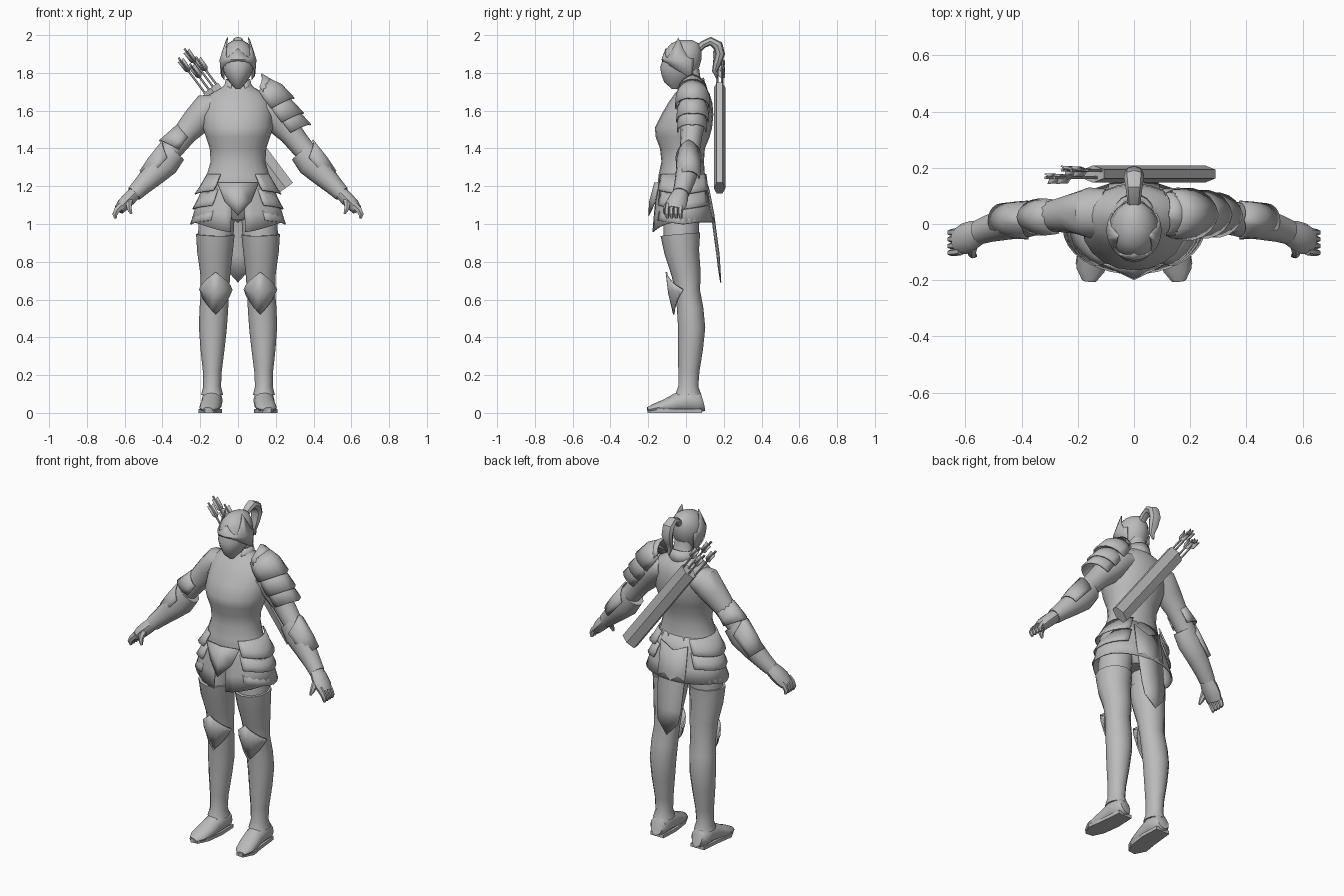
import bpy, bmesh, math
from mathutils import Vector as V

grey = bpy.data.materials.new("armour_grey")
grey.diffuse_color = (0.5, 0.5, 0.5, 1)


def make(name, verts, faces, thick=0, angle=40):
    me = bpy.data.meshes.new(name)
    me.from_pydata([tuple(v) for v in verts], [], faces)
    bm = bmesh.new()
    bm.from_mesh(me)
    bmesh.ops.recalc_face_normals(bm, faces=bm.faces)
    bm.to_mesh(me)
    bm.free()
    me.materials.append(grey)
    ob = bpy.data.objects.new(name, me)
    bpy.context.collection.objects.link(ob)
    if thick:
        mod = ob.modifiers.new("thickness", 'SOLIDIFY')
        mod.thickness = thick
    bpy.ops.object.select_all(action='DESELECT')
    ob.select_set(True)
    bpy.context.view_layer.objects.active = ob
    bpy.ops.object.shade_smooth_by_angle(angle=math.radians(angle))
    return ob


def grid(rings, closed=True, caps=True):
    """Faces joining equal-length rings of points."""
    n = len(rings[0])
    verts = [p for r in rings for p in r]
    faces = [(i * n + j, i * n + (j + 1) % n, (i + 1) * n + (j + 1) % n, (i + 1) * n + j)
             for i in range(len(rings) - 1) for j in range(n if closed else n - 1)]
    if closed and caps:
        faces += [tuple(range(n)), tuple(range(len(verts) - n, len(verts)))]
    return verts, faces


def tube(name, rows, ref=(1, 0, 0), n=12, s=1, angle=40):
    """Loft along rows of x, y, z, radius along ref, radius across."""
    c = [V((r[0] * s, r[1], r[2])) for r in rows]
    rings = []
    for i, r in enumerate(rows):
        t = (c[min(i + 1, len(c) - 1)] - c[max(i - 1, 0)]).normalized()
        u = V(ref)
        u = (u - t * u.dot(t)).normalized()
        w = t.cross(u)
        rings.append([c[i] + u * r[3] * math.cos(2 * math.pi * k / n) + w * r[4] * math.sin(2 * math.pi * k / n)
                      for k in range(n)])
    return make(name, *grid(rings), angle=angle)


def body(name, rows, n=20):
    """Upright loft from rows of z, half width, front y, back y."""
    rings = []
    for z, rx, f, b in rows:
        rings.append([V((rx * math.cos(a), (f + b) / 2 + (b - f) / 2 * math.sin(a), z))
                      for a in (2 * math.pi * k / n for k in range(n))])
    return make(name, *grid(rings))


def plate(name, centre, axis, out, rows, span, n=10, thick=0.008):
    """Curved armour plate: rows of distance, radius out, radius sideways, point length."""
    c, a, o = V(centre), V(axis).normalized(), V(out).normalized()
    o = (o - a * o.dot(a)).normalized()
    side = a.cross(o)
    rings = []
    for t, ro, rs, tip in rows:
        ring = []
        for k in range(n + 1):
            q = 2 * k / n - 1
            g = math.radians(span) * q
            ring.append(c + a * (t + tip * (1 - abs(q))) + o * ro * math.cos(g) + side * rs * math.sin(g))
        rings.append(ring)
    return make(name, *grid(rings, False), thick=thick)


# torso and neck
body("torso", [(1.02, .06, -.07, .07), (1.10, .18, -.13, .11), (1.18, .195, -.155, .115),
               (1.26, .165, -.145, .10), (1.33, .145, -.13, .095), (1.40, .15, -.138, .10),
               (1.46, .17, -.16, .125), (1.51, .185, -.165, .138), (1.58, .185, -.13, .145),
               (1.64, .178, -.095, .14), (1.69, .145, -.06, .125), (1.72, .09, -.03, .10),
               (1.75, .055, -.015, .08), (1.82, .05, -.03, .07)])

# collar
plate("collar", (0, .035, 1.70), (0, 0, 1), (0, 1, 0),
      [(0, .075, .08, .0), (.06, .06, .065, .015)], 150, 16)

# head with pointed chin
body("head", [(1.715, .012, -.075, -.045), (1.75, .045, -.115, .02), (1.79, .07, -.13, .05),
              (1.83, .084, -.137, .07), (1.875, .09, -.122, .083), (1.92, .08, -.11, .082),
              (1.955, .055, -.08, .07), (1.975, .02, -.035, .03)], 16)

# pointed circlet around the brow, with a tall tip at each temple
rings = [[], [], []]
for k in range(25):
    q = k / 12 - 1
    a = math.radians(125) * q
    d = abs(math.degrees(a))
    top = 1.93 - .055 * min(d / 40, 1) if d < 40 else 1.875 + .12 * max(0, 1 - abs(d - 75) / 35)
    for ring, z, r in zip(rings, (1.80 + .06 * math.cos(a), 1.87, top),
                          (.092, .098, .098 - max(0, top - 1.87) * .32)):
        ring.append(V((r * math.sin(a), -.022 - r * 1.1 * math.cos(a), z)))
make("circlet", *grid(rings, False), thick=.006)

# ponytail
tube("ponytail", [(0, .05, 1.91, .02, .02), (0, .09, 1.95, .025, .02), (0, .13, 1.968, .03, .023),
                  (0, .168, 1.945, .036, .028), (0, .18, 1.90, .035, .027), (0, .165, 1.85, .028, .022),
                  (0, .152, 1.81, .018, .014), (0, .165, 1.77, .005, .005)], n=8)

for s, side in ((-1, "right"), (1, "left")):
    # thigh, boot and foot
    tube(side + "_thigh", [(.10, -.015, 1.12, .085, .09), (.115, -.025, 1.0, .095, .095),
                           (.12, -.027, .88, .092, .09)], s=s)
    tube(side + "_boot", [(.12, -.03, .945, .102, .105), (.122, -.022, .85, .094, .092),
                          (.12, 0, .74, .08, .078), (.122, .01, .64, .074, .065),
                          (.128, .022, .55, .076, .07), (.133, .03, .45, .074, .072),
                          (.135, .024, .34, .064, .066), (.136, .015, .22, .05, .056),
                          (.137, .012, .14, .047, .053), (.137, .012, .095, .058, .07)], s=s)
    tube(side + "_foot", [(.135, .088, .06, .035, .05), (.137, .07, .055, .052, .055),
                          (.137, .01, .065, .056, .065), (.14, -.05, .052, .054, .052),
                          (.147, -.11, .036, .056, .036), (.155, -.165, .025, .05, .025),
                          (.16, -.203, .016, .025, .014)], s=s)
    make(side + "_sole", [(s * x, y, z) for z in (0, .02) for x, y in
                          ((.09, .085), (.18, .085), (.195, -.06), (.208, -.14), (.175, -.205),
                           (.13, -.20), (.1, -.14), (.085, -.03))],
         [tuple(range(8)), tuple(range(8, 16))] + [(i, (i + 1) % 8, 8 + (i + 1) % 8, 8 + i) for i in range(8)])
    # knee guard
    plate(side + "_knee_guard", (s * .118, 0, .62), (0, 0, 1), (0, -1, 0),
          [(.03, .068, .088, -.13), (.035, .095, .092, -.02), (.035, .108, .09, .09)], 78)
    # arm, bracer, hand and thumb
    tube(side + "_upper_arm", [(.10, .04, 1.63, .085, .06), (.16, .04, 1.61, .09, .085),
                               (.215, .038, 1.55, .072, .078), (.28, .03, 1.48, .058, .064),
                               (.34, .022, 1.405, .054, .058), (.40, .015, 1.34, .055, .055)],
         (0, 1, 0), s=s)
    tube(side + "_bracer", [(.34, .02, 1.385, .058, .07), (.39, .014, 1.325, .064, .08),
                            (.45, .002, 1.26, .058, .064), (.51, -.014, 1.20, .05, .05),
                            (.55, -.028, 1.16, .045, .043)], (0, 1, 0), s=s)
    plate(side + "_bracer_point", (s * .39, .014, 1.325), (-s * .67, 0, .74), (s * .74, 0, .67),
          [(-.12, .068, .06, .0), (-.04, .08, .066, .0), (.03, .088, .07, .055)], 85)
    tube(side + "_hand", [(.54, -.025, 1.17, .04, .036), (.575, -.04, 1.135, .052, .038),
                          (.605, -.053, 1.105, .056, .036), (.63, -.062, 1.075, .046, .028)],
         (0, 1, 0), n=10, s=s)
    for i in range(4):
        y = -.098 + i * .024
        tube(f"{side}_finger_{i + 1}", [(.615, y, 1.10, .013, .02), (.64, y - .003, 1.075, .0135, .018),
                                        (.652, y - .004, 1.05, .012, .015), (.648, y, 1.03, .007, .008)],
             (0, 1, 0), n=6, s=s)
    tube(side + "_thumb", [(.575, -.07, 1.135, .018, .022), (.578, -.095, 1.105, .017, .018),
                           (.575, -.11, 1.08, .013, .014), (.565, -.113, 1.055, .007, .007)],
         (0, 1, 0), n=6, s=s)
    # overlapping hip plates
    for i in range(3):
        plate(f"{side}_hip_plate_{i + 1}", (0, -.015, 1.265 - .08 * i), (0, 0, -1), (s, 0, 0),
              [(0, .165 + .022 * i, .15, .0), (.06, .205 + .018 * i, .16, .01),
               (.085, .23 + .012 * i, .165, .02)], 55)

# skirt, split at the front centre
rings = []
for f in (0, .35, .7, 1):
    ring = []
    for k in range(33):
        a = math.radians(9 + 342 * k / 32)
        front = max(0, math.cos(a))
        hem = 1.01 - .055 * front ** 3
        rx, yf, yb = .16 + .09 * f ** .8, -.14 - .04 * f ** .6, .10 + .055 * f
        ring.append(V((rx * math.sin(a), (yf + yb) / 2 - (yb - yf) / 2 * math.cos(a), 1.26 + (hem - 1.26) * f)))
    rings.append(ring)
make("skirt", *grid(rings, False), thick=.006)

# pointed front flap and long back tail
make("front_flap", [(-.11, -.145, 1.22), (0, -.168, 1.22), (.11, -.145, 1.22), (-.07, -.165, 1.12),
                    (0, -.195, 1.12), (.07, -.165, 1.12), (0, -.2, 1.045)],
     [(0, 1, 4, 3), (1, 2, 5, 4), (3, 4, 6), (4, 5, 6)], thick=.006)
rings = [[V((x * w, y - .012 * abs(x), z + abs(x) * lift)) for x in (-1, 0, 1)]
         for w, y, z, lift in ((.09, .125, 1.18, .04), (.09, .15, 1.05, 0), (.085, .163, .95, 0),
                               (.08, .178, .84, 0), (.068, .187, .69, .075))]
make("back_tail", *grid(rings, False), thick=.006)

# layered shoulder armour on the left, elbow band on the right
down, out = (.62, 0, -.78), (.78, 0, .62)
for i, (p, r) in enumerate((((.15, .035, 1.675), .105), ((.205, .035, 1.60), .098), ((.25, .032, 1.545), .09))):
    plate(f"shoulder_plate_{i + 1}", p, down, out,
          [(-.05, r * .72, r * .72, -.01), (0, r, r * .85, 0), (.065, r * 1.08, r * .9, .035)], 100)
plate("shoulder_crest", (.13, .035, 1.69), (-.5, 0, .86), (.86, 0, .5),
      [(-.03, .10, .085, 0), (.02, .075, .08, .03), (.04, .05, .075, .055)], 85)
plate("elbow_band", (-.315, .025, 1.435), (-.64, 0, -.77), (-.77, 0, .64),
      [(-.05, .065, .062, -.02), (0, .075, .066, 0), (.03, .085, .066, .03)], 110)

# quiver with arrows
top, end = V((-.145, .178, 1.72)), V((.252, .178, 1.19))
tube("quiver", [(*top, .031, .055), (*end, .031, .055)], (0, 1, 0), n=6, angle=20)
d = (top - end).normalized()
across = V((d.z, 0, -d.x))
for i, (u, y, l) in enumerate(((-.04, .165, .23), (-.012, .192, .17), (.014, .165, .25), (.036, .19, .18))):
    a = top + across * u + V((0, y - .178, 0)) - d * .05
    b = a + d * (l + .05)
    tube(f"arrow_{i + 1}", [(*a, .006, .006), (*b, .006, .006)], (0, 1, 0), n=5)
    vs, fs = [], []
    for j in range(3):
        g = 2 * math.pi * j / 3 + .4
        w = across * math.cos(g) + V((0, math.sin(g), 0))
        vs += [b - d * .10, b - d * .08 + w * .02, b - d * .015 + w * .022, b - d * .025]
        fs.append(tuple(range(4 * j, 4 * j + 4)))
    make(f"fletching_{i + 1}", vs, fs, thick=.003)
